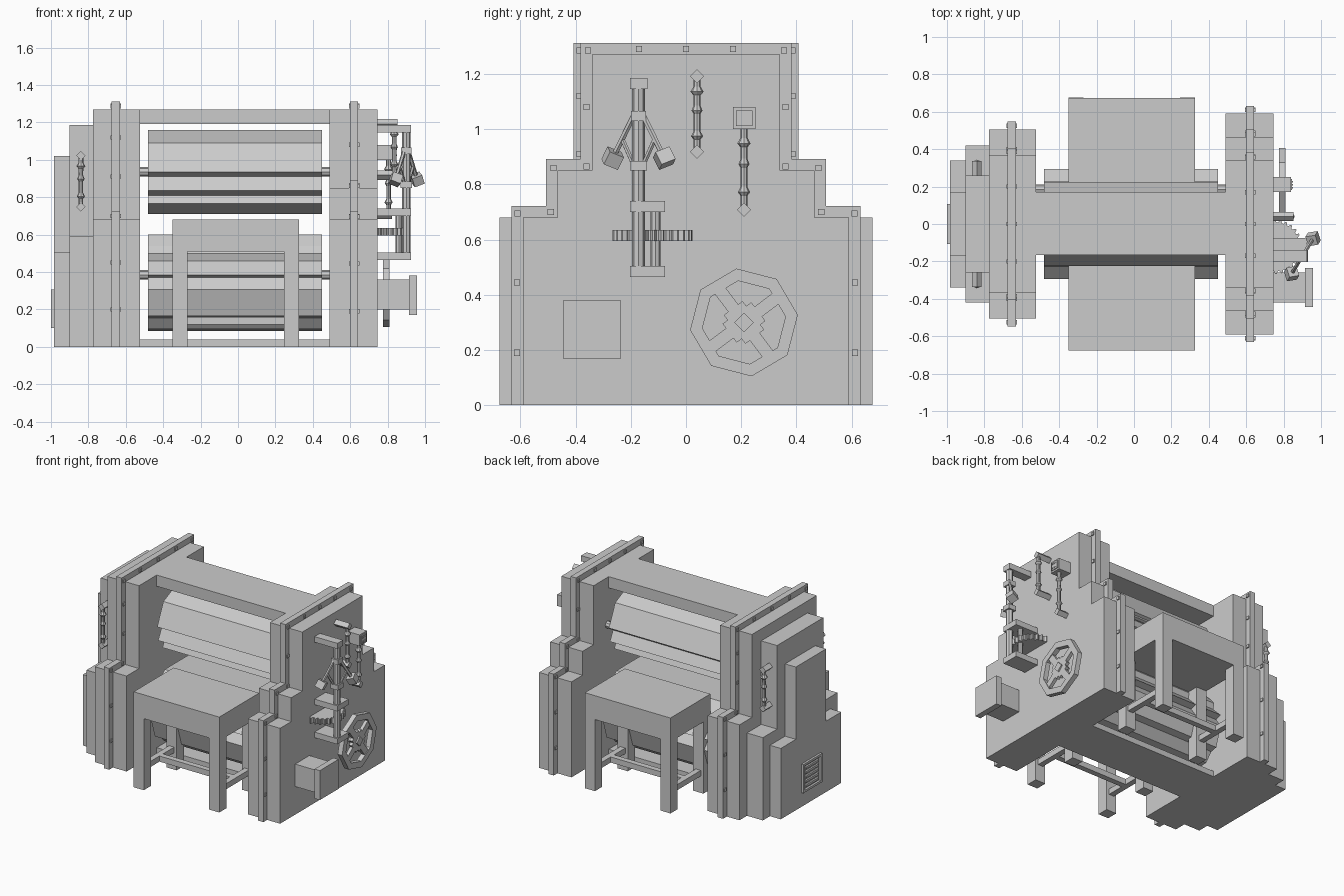
import bpy, bmesh, math
from mathutils import Vector, Matrix

if "Cube" in bpy.data.objects:
    bpy.data.objects.remove(bpy.data.objects["Cube"], do_unlink=True)

grey = bpy.data.materials.new("plain_grey")
grey.use_nodes = True
GREY = (0.6, 0.6, 0.6, 1)
grey.diffuse_color = GREY
grey.node_tree.nodes["Principled BSDF"].inputs["Base Color"].default_value = GREY


def finish(name, bm):
    bmesh.ops.recalc_face_normals(bm, faces=bm.faces)
    mesh = bpy.data.meshes.new(name)
    bm.to_mesh(mesh)
    bm.free()
    mesh.materials.append(grey)
    ob = bpy.data.objects.new(name, mesh)
    bpy.context.collection.objects.link(ob)
    return ob


def add_box(bm, x, y, z):
    """Box from three (low, high) ranges."""
    size = [abs(r[1] - r[0]) for r in (x, y, z)]
    mid = [(r[0] + r[1]) / 2 for r in (x, y, z)]
    m = Matrix.Translation(mid) @ Matrix.Diagonal((*size, 1))
    bmesh.ops.create_cube(bm, size=1, matrix=m)


def boxes(name, *ranges):
    bm = bmesh.new()
    for r in ranges:
        add_box(bm, *r)
    return finish(name, bm)


def add_rod(bm, a, b, r, sides=8, r2=None):
    a, b = Vector(a), Vector(b)
    d = b - a
    m = Matrix.Translation((a + b) / 2) @ d.to_track_quat('Z', 'Y').to_matrix().to_4x4()
    bmesh.ops.create_cone(bm, cap_ends=True, segments=sides, radius1=r,
                          radius2=r if r2 is None else r2, depth=d.length, matrix=m)


def rods(name, *specs):
    bm = bmesh.new()
    for s in specs:
        add_rod(bm, *s)
    return finish(name, bm)


def extrude(name, points, x0, x1):
    """Extrude a closed (y, z) outline along x."""
    bm = bmesh.new()
    f = bm.faces.new([bm.verts.new((x0, y, z)) for y, z in points])
    out = bmesh.ops.extrude_face_region(bm, geom=[f])
    bmesh.ops.translate(bm, vec=(x1 - x0, 0, 0),
                        verts=[v for v in out["geom"] if isinstance(v, bmesh.types.BMVert)])
    return finish(name, bm)


def mirrored(half):
    """Close a half outline across y = 0, dropping doubled centre points."""
    return half + [(-y, z) for y, z in reversed(half) if abs(y) > 1e-6]


def stepped(name, steps, x0, x1, grow=0):
    """Stepped housing, steps are (half depth, height) from low to high."""
    half, z = [], 0
    for y, top in steps:
        half += [(y + grow, z), (y + grow, top + grow)]
        z = top + grow
    return extrude(name, mirrored(half), x0, x1)


# Side housings with their raised flanges
right_steps = [(.59, .68), (.465, .85), (.34, 1.27)]
left_steps = [(.505, .68), (.365, 1.27)]
stepped("right_housing", right_steps, .49, .745)
stepped("right_flange", right_steps, .6, .642, .042)
stepped("left_housing", left_steps, -.775, -.525)
stepped("left_flange", left_steps, -.675, -.632, .042)
stepped("left_cover_inner", [(.42, .59), (.26, 1.185)], -.9, -.775)
stepped("left_cover_outer", [(.34, .505), (.17, 1.02)], -.985, -.9)


# Flange bolts
def bolts(name, x, spots):
    bm = bmesh.new()
    for y, z in spots:
        for s in ((-1, 1) if y else (1,)):
            add_box(bm, (x - .028, x + .028), (s * y - .011, s * y + .011), (z - .011, z + .011))
    finish(name, bm)


bolts("right_bolts", .621, [(0, 1.29), (.17, 1.29), (.355, 1.285), (.36, 1.08), (.36, .865),
                            (.48, .86), (.49, .7), (.61, .695), (.612, .445), (.612, .19)])
bolts("left_bolts", -.653, [(0, 1.29), (.2, 1.29), (.385, 1.285), (.386, 1.12), (.386, .91),
                            (.4, .7), (.525, .7), (.526, .45), (.526, .2)])

# Crossbeam and base
boxes("top_beam", ((-.525, .49), (-.165, .17), (1.19, 1.27)))
boxes("base_plate", ((-.525, .49), (-.165, .17), (0, .04)))

# Slatted drums and their axles
upper = [(0, .71), (.165, .765), (.145, .81), (.215, .835), (.175, .91),
         (.225, .935), (.155, 1.09), (0, 1.16)]
lower = [(0, .085), (.15, .096), (.2, .155), (.25, .165), (.295, .305), (.25, .37),
         (.295, .385), (.22, .46), (.23, .5), (.2, .54), (.14, .6), (0, .6)]
extrude("upper_drum", mirrored(upper), -.48, .45)
extrude("lower_drum", mirrored(lower), -.48, .45)
rods("drum_axles", *[((-.53, y, z), (.5, y, z), .025) for y in (0, .185) for z in (.935, .385)])

# Feed and delivery tables
for name, s in (("front_table", -1), ("back_table", 1)):
    near, far = s * .225, s * .675
    parts = [((-.35, .325), (near, far), (.51, .68))]
    for x in (-.35, .245):
        for y in (near, far - s * .08):
            parts.append(((x, x + .08), (y, y + s * .08), (0, .52)))
        parts.append(((x + .02, x + .06), (near + s * .07, far - s * .07), (.12, .16)))
    parts.append(((-.29, .265), (s * .43, s * .47), (.12, .16)))
    boxes(name, *parts)


# Turned grab handles; base is the foot on the wall, out is the direction away from it
def handle(name, base, out, z0, z1, top_foot=True):
    base, out = Vector(base), Vector(out)
    up = Vector((0, 0, 1))
    c = base + out
    bm = bmesh.new()
    span = z1 - z0
    for z in [z0 + .018] + ([z1 - .018] if top_foot else []):
        add_rod(bm, base + up * z, c + out.normalized() * .018 + up * z, .025, 4)
    profile = [(.05, .012), (.2, .012), (.24, .022), (.3, .012), (.5, .012),
               (.54, .02), (.6, .012), (.72, .013), (.76, .024), (.82, .013), (.97, .013)]
    for (a, r), (b, q) in zip(profile, profile[1:]):
        add_rod(bm, c + up * (z0 + a * span), c + up * (z0 + b * span), r, 8, q)
    finish(name, bm)


handle("right_handle_tall", (.74, .04, 0), (.095, 0, 0), .9, 1.21)
handle("right_handle_low", (.74, .21, 0), (.065, 0, 0), .69, 1.03, False)
handle("left_handle_front", (-.84, -.255, 0), (0, -.065, 0), .73, 1.04)
handle("left_handle_back", (-.84, .255, 0), (0, .065, 0), .73, 1.04)

# Switch box above the low handle
boxes("switch_box", ((.74, .84), (.17, .252), (1, 1.08)),
      ((.84, .846), (.182, .24), (1.012, 1.068)),
      *[((.846, .85), (y - .004, y + .004), (z - .004, z + .004))
        for y in (.195, .211, .227) for z in (1.025, 1.055)])

# Side duct with end plate
boxes("side_duct", ((.74, .92), (-.42, -.26), (.2, .36)),
      ((.915, .957), (-.445, -.235), (.17, .38)))

# Hand wheel
C = Vector((.793, .21, .3))


def polar(r, a):
    return C.y + r * math.cos(a), C.z + r * math.sin(a)


bm = bmesh.new()
rings = [[bm.verts.new((x, *polar(r, math.radians(8 + 45 * i)))) for i in range(8)]
         for x, r in ((.775, .197), (.81, .197), (.81, .152), (.775, .152))]
for k in range(4):
    p, q = rings[k], rings[(k + 1) % 4]
    for i in range(8):
        j = (i + 1) % 8
        bm.faces.new((p[i], p[j], q[j], q[i]))
for deg in (37, 127):
    turn = Matrix.Translation(C) @ Matrix.Rotation(math.radians(deg), 4, 'X')
    for length, width in ((.31, .045), (.13, .085)):
        bmesh.ops.create_cube(bm, size=1, matrix=turn @ Matrix.Diagonal((.024, length, width, 1)))
add_rod(bm, (.74, C.y, C.z), (.815, C.y, C.z), .035, 4)
finish("hand_wheel", bm)

# Governor: brackets, spindle, drive gear, swinging weights
gx, gy = .9, -.172
boxes("governor_brackets",
      ((.74, .925), (-.202, -.14), (1.145, 1.185)),
      ((.74, .925), (-.202, -.076), (.7, .74)),
      ((.74, .925), (-.202, -.076), (.465, .505)),
      ((gx - .03, gx + .03), (-.202, -.142), (.85, .885)),
      ((gx - .028, gx + .028), (-.2, -.144), (1.03, 1.065)))
rods("governor_spindles", ((gx, gy, .48), (gx, gy, 1.17), .023),
     ((.86, -.11, .48), (.86, -.11, .72), .018))

bm = bmesh.new()
teeth = 28
outline = []
for i in range(teeth * 4):
    a = math.tau * i / (teeth * 4)
    r = .145 if i % 4 < 2 else .13
    outline.append(bm.verts.new((.755 + r * math.cos(a), -.122 + r * math.sin(a), .595)))
f = bm.faces.new(outline)
out = bmesh.ops.extrude_face_region(bm, geom=[f])
bmesh.ops.translate(bm, vec=(0, 0, .04),
                    verts=[v for v in out["geom"] if isinstance(v, bmesh.types.BMVert)])
finish("drive_gear", bm)

bm = bmesh.new()
for s in (-1, 1):
    side = Vector((.52, .85, 0)) * s
    centre = Vector((gx, gy, 0))
    hinge = centre + side * .02 + Vector((0, 0, 1.05))
    weight = centre + side * .11 + Vector((0, 0, .895))
    add_rod(bm, hinge, weight, .011, 6)
    add_rod(bm, centre + side * .02 + Vector((0, 0, .87)), hinge.lerp(weight, .55), .009, 6)
    d = (weight - hinge).normalized() * .026
    add_rod(bm, weight - d, weight + d, .04, 4)
finish("governor_weights", bm)

# Vent grille on the left end
grille = [((-1, -.98), (s * .107, s * .09), (.1, .305)) for s in (-1, 1)]
grille += [((-1, -.98), (-.107, .107), (z, z + .016)) for z in (.1, .289)]
grille += [((-.997, -.98), (-.075, .075), (.13 + .032 * i, .146 + .032 * i)) for i in range(5)]
boxes("vent_grille", *grille)
